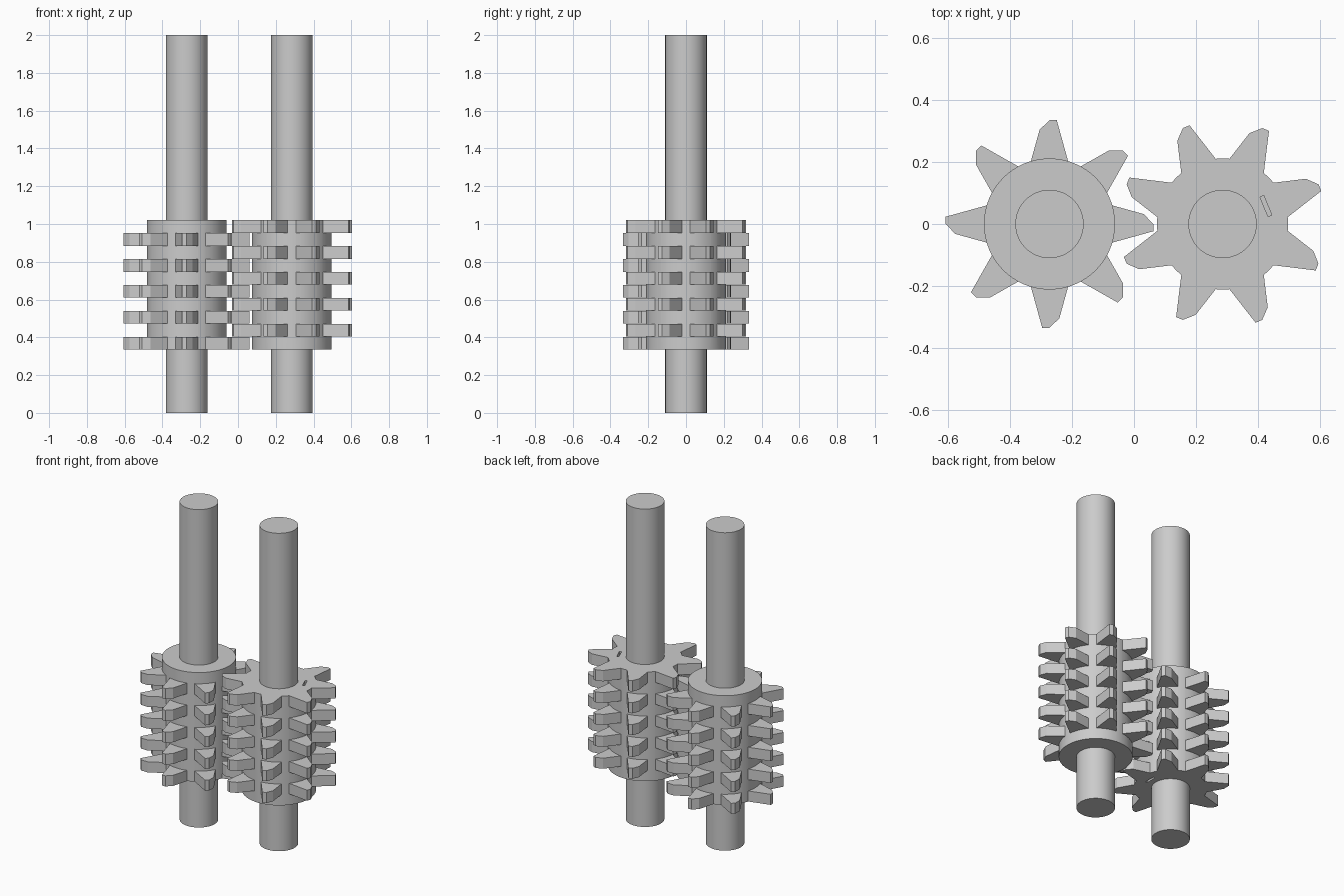
import bpy, bmesh
from math import sin, cos, pi, radians
from mathutils import Matrix, Vector

if "Cube" in bpy.data.objects:
    bpy.data.objects.remove(bpy.data.objects["Cube"], do_unlink=True)

steel = bpy.data.materials.new("plain grey steel")
steel.use_nodes = True
GREY = (0.6, 0.6, 0.6, 1)
steel.diffuse_color = GREY
steel.node_tree.nodes["Principled BSDF"].inputs["Base Color"].default_value = GREY

SHAFT_R, DRUM_R = 0.11, 0.211
BASE, TOP = 0.335, 1.022
LAYER = (TOP - BASE) / 10
TEETH = 8
# one tooth: angle from its centre line, radius
TOOTH = [(-17, 0.208), (-4, 0.335), (0, 0.334), (6, 0.305), (17, 0.208)]


def make_object(name, bm):
    bmesh.ops.recalc_face_normals(bm, faces=bm.faces)
    mesh = bpy.data.meshes.new(name)
    bm.to_mesh(mesh)
    bm.free()
    mesh.materials.append(steel)
    obj = bpy.data.objects.new(name, mesh)
    bpy.context.collection.objects.link(obj)
    return obj


def prism(bm, outline, z0, z1):
    low = [bm.verts.new((x, y, z0)) for x, y in outline]
    high = [bm.verts.new((x, y, z1)) for x, y in outline]
    bm.faces.new(low[::-1])
    bm.faces.new(high)
    for i in range(len(low)):
        j = (i + 1) % len(low)
        bm.faces.new((low[i], low[j], high[j], high[i]))


def circle(x, radius, sides=64):
    return [(x + radius * cos(2 * pi * i / sides), radius * sin(2 * pi * i / sides))
            for i in range(sides)]


def gear_outline(x, turn):
    points = []
    for k in range(TEETH):
        for offset, r in TOOTH:
            a = radians(turn + 360 / TEETH * k + offset)
            points.append((x + r * cos(a), r * sin(a)))
    return points


def combine(target, cutter, operation):
    mod = target.modifiers.new(operation.lower(), "BOOLEAN")
    mod.operation, mod.object, mod.solver = operation, cutter, "EXACT"
    bpy.context.view_layer.objects.active = target
    bpy.ops.object.modifier_apply(modifier=mod.name)
    bpy.data.objects.remove(cutter, do_unlink=True)


def smooth(obj):
    bpy.ops.object.select_all(action="DESELECT")
    obj.select_set(True)
    bpy.context.view_layer.objects.active = obj
    bpy.ops.object.shade_smooth_by_angle(angle=radians(12))


def roller(side, x, turn, first_layer, slot_z):
    # shaft
    bm = bmesh.new()
    prism(bm, circle(x, SHAFT_R), 0, 2)
    smooth(make_object(side + "_shaft", bm))

    # drum
    bm = bmesh.new()
    prism(bm, circle(x, DRUM_R), BASE, TOP)
    drum = make_object(side + "_toothed_drum", bm)

    # five toothed plates on alternate layers
    bm = bmesh.new()
    for k in range(first_layer, 10, 2):
        z = BASE + k * LAYER
        prism(bm, gear_outline(x, turn), z, z + LAYER * (0.97 if k < 9 else 1))
    combine(drum, make_object("plates", bm), "UNION")

    # narrow slot in the end plate
    bm = bmesh.new()
    spin = Matrix.Rotation(radians(turn), 4, "Z")
    place = Matrix.Translation((x, 0, slot_z)) @ spin @ Matrix.Translation((0.151, 0, 0))
    bmesh.ops.create_cube(bm, size=1, matrix=place @ Matrix.Diagonal((0.013, 0.068, 0.1, 1)))
    combine(drum, make_object("slot_cutter", bm), "DIFFERENCE")
    smooth(drum)


roller("right", -0.272, 0, 0, BASE)
roller("left", 0.285, 22.5, 1, TOP)
